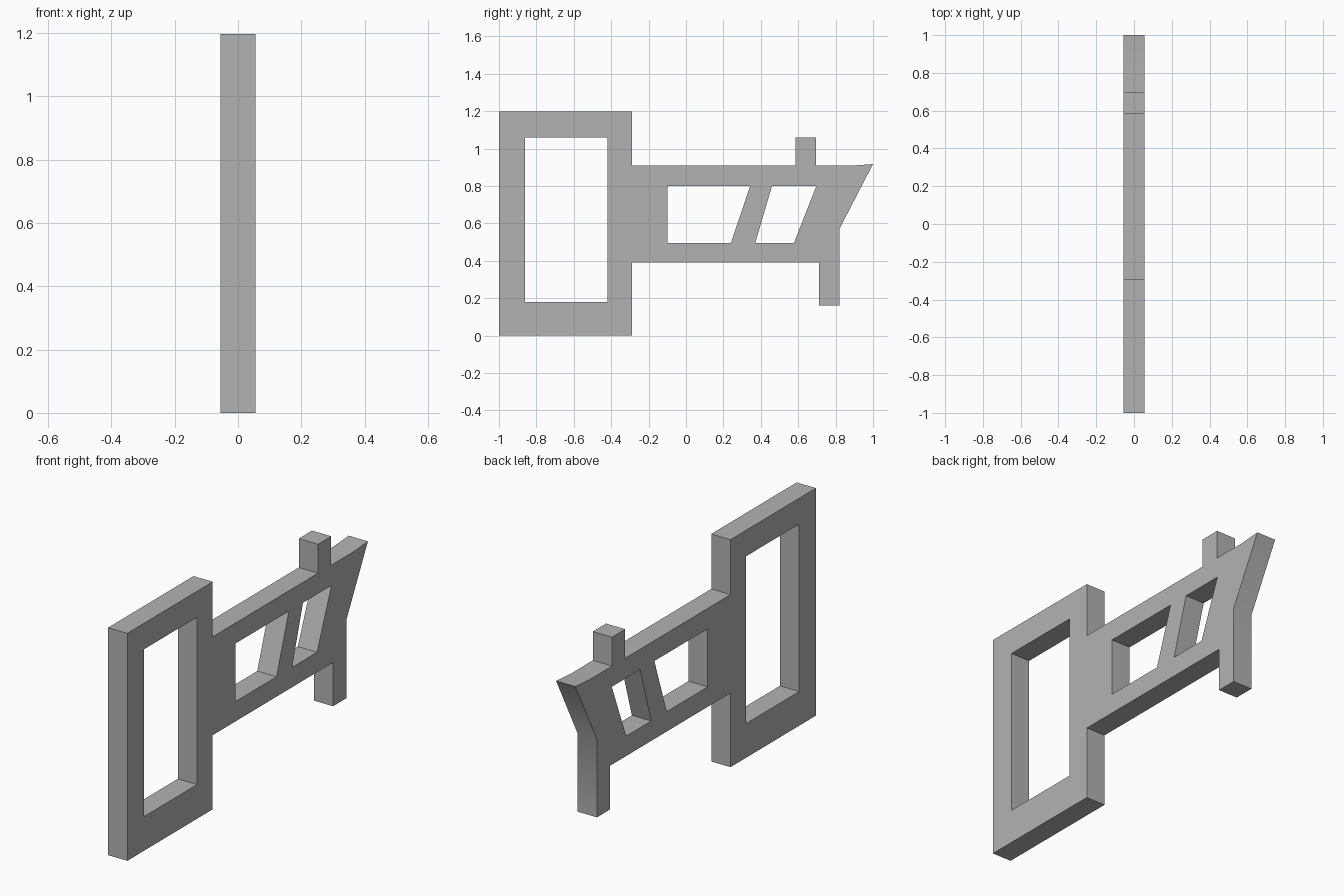
import bpy
import bmesh
import math
from mathutils import Matrix

cube = bpy.data.objects.get("Cube")
if cube:
    bpy.data.objects.remove(cube, do_unlink=True)

HALF_WIDTH = 0.056

# Single grey material
grey = bpy.data.materials.new("plain grey")
grey.use_nodes = True
color = (0.45, 0.45, 0.45, 1)
grey.diffuse_color = color
grey.node_tree.nodes["Principled BSDF"].inputs["Base Color"].default_value = color

# Outer outline as (y, z): square handle loop, bar, upper peg, angled tip, lower tooth
outline = [
    (-1, 0), (-0.29, 0), (-0.29, 0.39), (0.71, 0.39), (0.71, 0.16), (0.82, 0.16),
    (0.82, 0.57), (1, 0.917), (0.88, 0.908), (0.695, 0.908), (0.695, 1.06),
    (0.585, 1.06), (0.585, 0.908), (-0.29, 0.908), (-0.29, 1.197), (-1, 1.197),
]
# Openings: handle window, large bar window, slanted bar window
handle_window = [(-0.86, 0.18), (-0.42, 0.18), (-0.42, 1.06), (-0.86, 1.06)]
large_window = [(-0.10, 0.495), (0.24, 0.495), (0.343, 0.80), (-0.10, 0.80)]
slanted_window = [(0.37, 0.495), (0.577, 0.495), (0.697, 0.80), (0.46, 0.80)]

# Filled profile curve, extruded both ways
curve = bpy.data.curves.new("key_profile", "CURVE")
curve.dimensions = "2D"
curve.fill_mode = "BOTH"
curve.extrude = HALF_WIDTH
for loop in (outline, handle_window, large_window, slanted_window):
    spline = curve.splines.new("POLY")
    spline.points.add(len(loop) - 1)
    for point, (y, z) in zip(spline.points, loop):
        point.co = (y, z, 0, 1)
    spline.use_cyclic_u = True
profile = bpy.data.objects.new("key_profile", curve)
bpy.context.collection.objects.link(profile)

# Turn it into a clean mesh standing in the y-z plane
mesh = bpy.data.meshes.new_from_object(profile.evaluated_get(bpy.context.evaluated_depsgraph_get()))
bpy.data.objects.remove(profile, do_unlink=True)
bm = bmesh.new()
bm.from_mesh(mesh)
bmesh.ops.remove_doubles(bm, verts=bm.verts, dist=0.0005)
turn = Matrix.Rotation(math.pi / 2, 4, "Z") @ Matrix.Rotation(math.pi / 2, 4, "X")
bmesh.ops.transform(bm, matrix=turn, verts=bm.verts)
bmesh.ops.recalc_face_normals(bm, faces=bm.faces)
bm.to_mesh(mesh)
bm.free()
mesh.materials.clear()
mesh.materials.append(grey)

key = bpy.data.objects.new("key_body", mesh)
bpy.context.collection.objects.link(key)
bpy.ops.object.select_all(action="DESELECT")
key.select_set(True)
bpy.context.view_layer.objects.active = key
bpy.ops.object.shade_smooth_by_angle(angle=math.radians(30))
